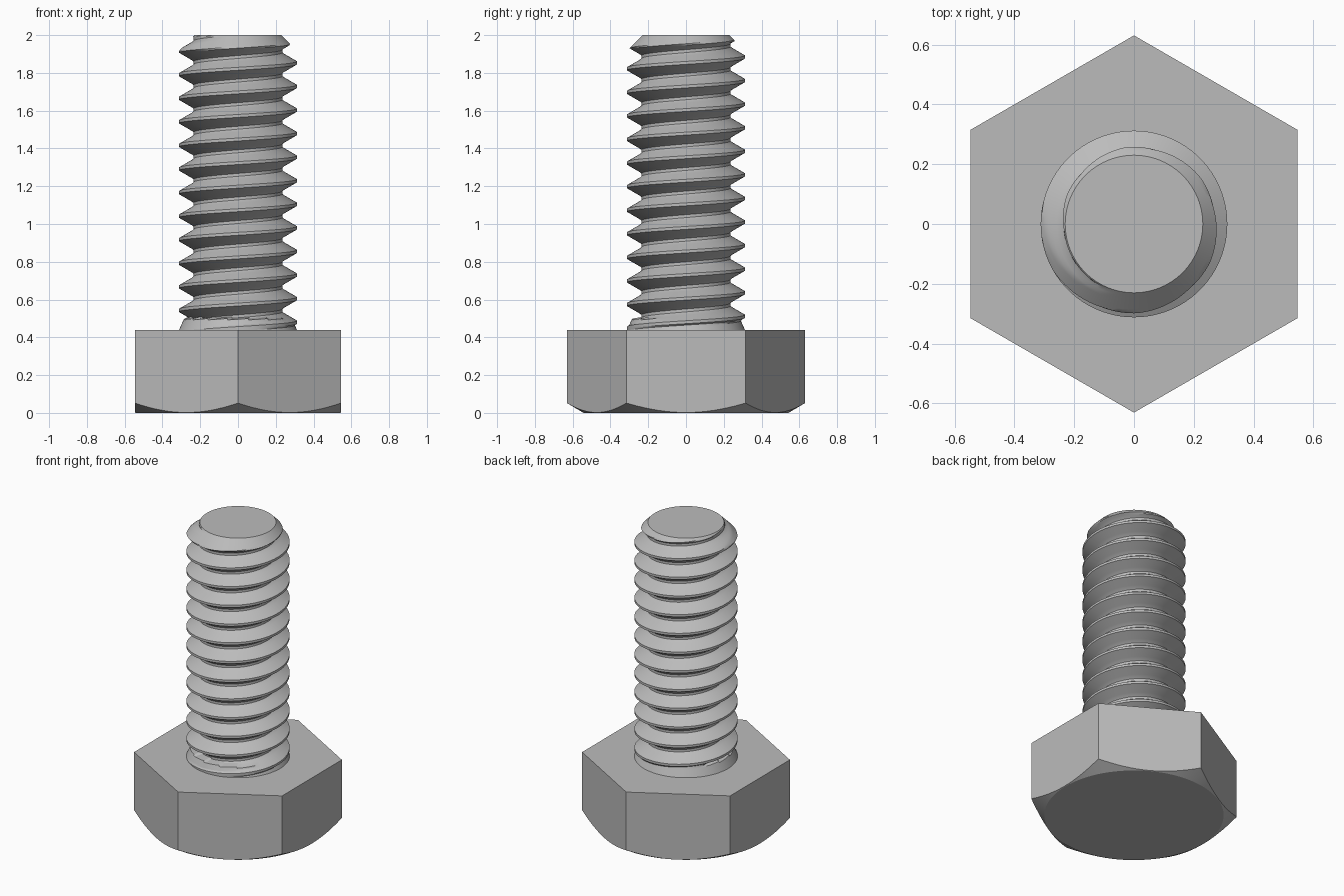
import bpy, bmesh, math

cube = bpy.data.objects.get("Cube")
if cube:
    bpy.data.objects.remove(cube)

HEAD_TOP, TOP = 0.44, 2.0
FLAT_R, CORNER_R = 0.546, 0.6305
MAJOR, MINOR, PITCH = 0.312, 0.235, 0.1248
CREST_Z = 1.853          # crest height on the +x side
TURN = 2 * math.pi

steel = bpy.data.materials.new("grey_steel")
steel.use_nodes = True
steel.diffuse_color = (0.5, 0.5, 0.5, 1)
steel.node_tree.nodes["Principled BSDF"].inputs["Base Color"].default_value = (0.5, 0.5, 0.5, 1)


def finish(name, bm):
    bmesh.ops.remove_doubles(bm, verts=bm.verts, dist=1e-5)
    bmesh.ops.recalc_face_normals(bm, faces=bm.faces)
    mesh = bpy.data.meshes.new(name)
    bm.to_mesh(mesh)
    bm.free()
    mesh.materials.append(steel)
    obj = bpy.data.objects.new(name, mesh)
    bpy.context.collection.objects.link(obj)
    bpy.ops.object.select_all(action="DESELECT")
    obj.select_set(True)
    bpy.context.view_layer.objects.active = obj
    bpy.ops.object.shade_smooth_by_angle(angle=math.radians(20))
    return obj


def skin(bm, rows, closed):
    for low, high in zip(rows, rows[1:]):
        count = len(low)
        for j in range(count if closed else count - 1):
            k = (j + 1) % count
            bm.faces.new((low[j], low[k], high[k], high[j]))


# Hexagonal head, its underside rounded off by a shallow cone
bm = bmesh.new()
bottom, edge, rim = [], [], []
for j in range(96):
    a = TURN * j / 96
    off = (a + TURN / 12) % (TURN / 6) - TURN / 12
    r = FLAT_R / math.cos(off)
    z = 0.05 * (r - FLAT_R) / (CORNER_R - FLAT_R) + 0.002
    c, s = math.cos(a), math.sin(a)
    bottom.append(bm.verts.new((c * (FLAT_R - 0.004), s * (FLAT_R - 0.004), 0)))
    edge.append(bm.verts.new((c * r, s * r, z)))
    rim.append(bm.verts.new((c * r, s * r, HEAD_TOP)))
skin(bm, [bottom, edge, rim], True)
bm.faces.new(bottom)
bm.faces.new(rim)
finish("hex_head", bm)


# Threaded shank: trapezoid thread, chamfered tip, tapered collar at the head
def radius(z, a):
    d = (z - CREST_Z - PITCH * a / TURN) / PITCH
    d = abs(d - round(d)) * PITCH
    r = MAJOR - max(0, d - PITCH / 16) * math.sqrt(3)
    r = min(max(r, MINOR), MINOR - 0.005 + TOP - z)
    return max(r, MAJOR - 0.45 * (z - HEAD_TOP)) if z < HEAD_TOP + 0.06 else r


bm = bmesh.new()
SUB, SEG = 16, 96
first = math.floor((HEAD_TOP - CREST_Z) / PITCH - 1) * SUB
last = math.ceil((TOP - CREST_Z) / PITCH + 1) * SUB
rows = []
for i in range(first, last):
    row = []
    for j in range(SEG + 1):
        a = TURN * j / SEG
        z = CREST_Z + PITCH * (i / SUB + j / SEG)
        z = min(max(z, HEAD_TOP), TOP)
        r = radius(z, a)
        row.append(bm.verts.new((r * math.cos(a), r * math.sin(a), z)))
    rows.append(row)
skin(bm, rows, False)
bm.faces.new(rows[-1][:SEG])
finish("threaded_shank", bm)
